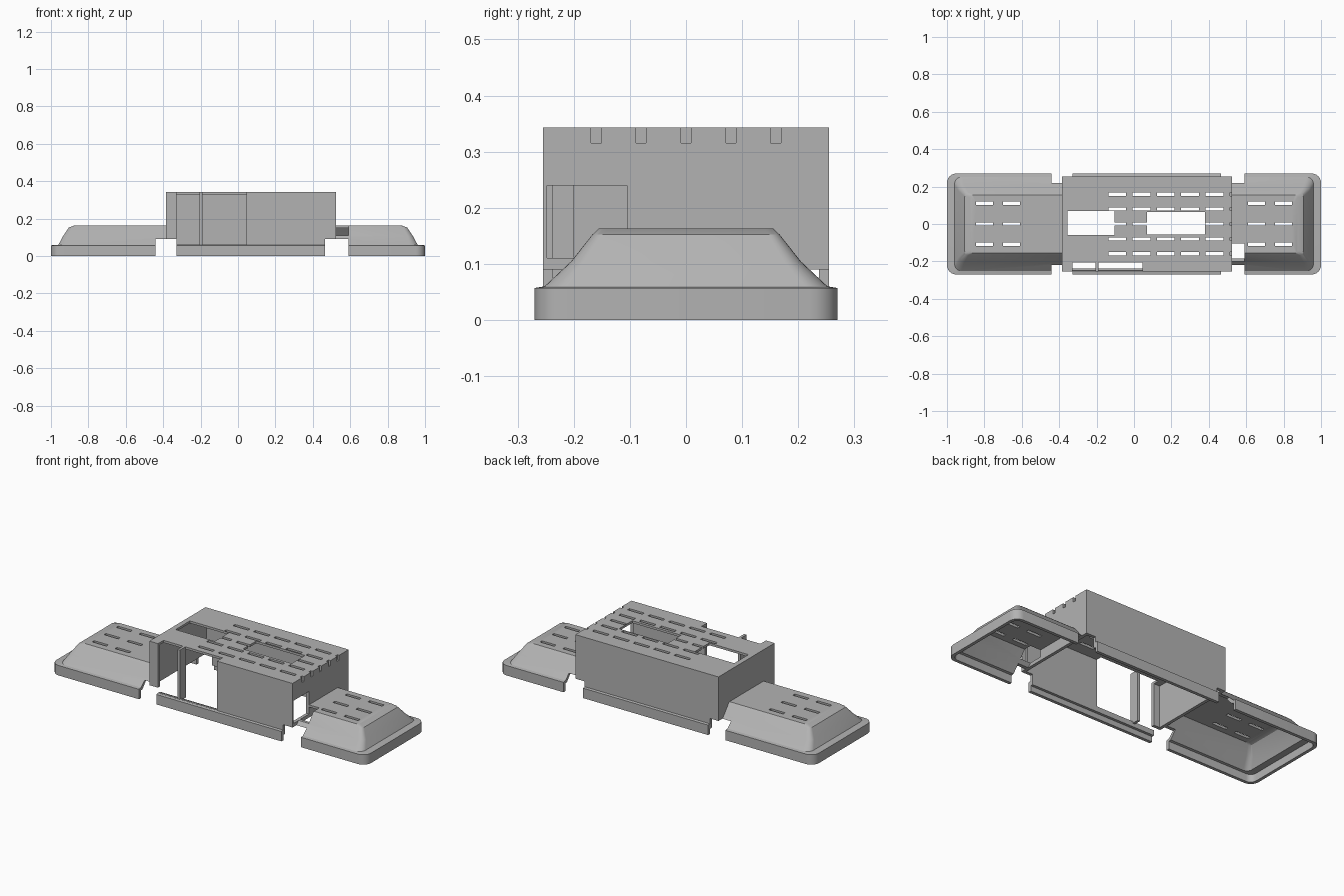
import bpy, bmesh, math

if "Cube" in bpy.data.objects:
    bpy.data.objects.remove(bpy.data.objects["Cube"], do_unlink=True)

grey = bpy.data.materials.new("plain grey plastic")
grey.use_nodes = True
grey.diffuse_color = (0.45, 0.45, 0.45, 1)
grey.node_tree.nodes["Principled BSDF"].inputs["Base Color"].default_value = grey.diffuse_color


def finish(name, bm):
    bmesh.ops.recalc_face_normals(bm, faces=bm.faces)
    mesh = bpy.data.meshes.new(name)
    bm.to_mesh(mesh)
    bm.free()
    obj = bpy.data.objects.new(name, mesh)
    bpy.context.collection.objects.link(obj)
    mesh.materials.append(grey)
    return obj


def boxes(name, spans):
    """One mesh of boxes, each given as x0, x1, y0, y1, z0, z1."""
    bm = bmesh.new()
    for x0, x1, y0, y1, z0, z1 in spans:
        new = bmesh.ops.create_cube(bm, size=1)["verts"]
        for v in new:
            v.co = (x1 if v.co.x > 0 else x0,
                    y1 if v.co.y > 0 else y0,
                    z1 if v.co.z > 0 else z0)
    return finish(name, bm)


def cut(obj, spans):
    cutter = boxes("cutter", spans)
    cutter.hide_render = True
    mod = obj.modifiers.new("cut", "BOOLEAN")
    mod.operation = "DIFFERENCE"
    mod.solver = "EXACT"
    mod.object = cutter
    bpy.context.view_layer.objects.active = obj
    bpy.ops.object.modifier_apply(modifier=mod.name)
    bpy.data.objects.remove(cutter, do_unlink=True)


def slots(columns, rows, length, z0, z1):
    half = 0.009
    return [(x - length / 2, x + length / 2, y - half, y + half, z0, z1)
            for x in columns for y in rows]


def ring(bm, hx, hy, z, r, steps=6):
    """Rounded rectangle of vertices at height z."""
    verts = []
    for sx, sy, start in ((1, 1, 0), (-1, 1, 90), (-1, -1, 180), (1, -1, 270)):
        for i in range(steps + 1):
            a = math.radians(start + 90 * i / steps)
            verts.append(bm.verts.new((sx * (hx - r) + r * math.cos(a),
                                       sy * (hy - r) + r * math.sin(a), z)))
    return verts


# Hollow base cover: skirt, ledge and sloped raised roof, outside then inside
outer = [(1, 0.27, 0, 0.05), (1, 0.27, 0.057, 0.05), (0.96, 0.252, 0.06, 0.04),
         (0.937, 0.205, 0.104, 0.03), (0.905, 0.167, 0.152, 0.02), (0.875, 0.155, 0.163, 0.015)]
inner = [(0.87, 0.15, 0.15, 0.012), (0.892, 0.157, 0.142, 0.015), (0.922, 0.192, 0.1, 0.025),
         (0.945, 0.238, 0.046, 0.03), (0.982, 0.252, 0.044, 0.035), (0.982, 0.252, 0, 0.035)]
bm = bmesh.new()
rings = [ring(bm, *spec) for spec in outer]
rings_in = [ring(bm, *spec) for spec in inner]
bm.faces.new(rings[-1])
bm.faces.new(rings_in[0])
for chain in (rings, rings_in, [rings_in[-1], rings[0]]):
    for low, high in zip(chain, chain[1:]):
        n = len(low)
        for i in range(n):
            j = (i + 1) % n
            bm.faces.new((low[i], low[j], high[j], high[i]))
base = finish("base_cover", bm)

# Tall central housing, open underneath
X0, X1, Y, TOP, WALL = -0.385, 0.525, 0.255, 0.343, 0.018
housing = boxes("central_housing", [(X0, X1, -Y, Y, 0.03, TOP)])
cut(housing, [(X0 + WALL, X1 - WALL, -Y + WALL, Y - WALL, -0.1, TOP - 0.013)])
cut(base, [(X0 + 0.005, X1 - 0.005, -0.248, 0.248, -0.1, 0.5)])

# Strap notches in the skirt and the side port, shared by both shells
notches = [(-0.44, -0.33, -0.4, 0.4, -0.1, 0.09), (0.465, 0.59, -0.4, 0.4, -0.1, 0.09)]
port = [(0.5, 0.59, -0.248, -0.105, 0.11, 0.24)]
for shell in (base, housing):
    cut(shell, notches)
    cut(shell, port)

# Vent slots; the last roof column nicks the end wall
end_rows = (-0.108, 0, 0.11)
cut(base, slots((-0.8, -0.655, 0.655, 0.8), end_rows, 0.09, 0.12, 0.2))
roof_rows = [0.08 * k for k in (-2, -1, 0, 1, 2)]
roof_columns = [-0.09 + 0.13 * k for k in range(6)]
cut(housing, slots(roof_columns, roof_rows, 0.095, 0.315, 0.4))

# Roof windows and the front doorway that breaks through the roof edge
cut(housing, [(-0.355, -0.105, -0.06, 0.07, 0.3, 0.4),
              (0.07, 0.38, -0.055, 0.065, 0.3, 0.4),
              (-0.33, 0.045, -0.3, -0.205, 0.06, 0.4)])

# Thin post dividing the doorway
boxes("doorway_post", [(-0.206, -0.191, -Y, -0.2, 0.05, TOP)])

bpy.ops.object.select_all(action="DESELECT")
base.select_set(True)
bpy.context.view_layer.objects.active = base
bpy.ops.object.shade_smooth_by_angle(angle=math.radians(25))
